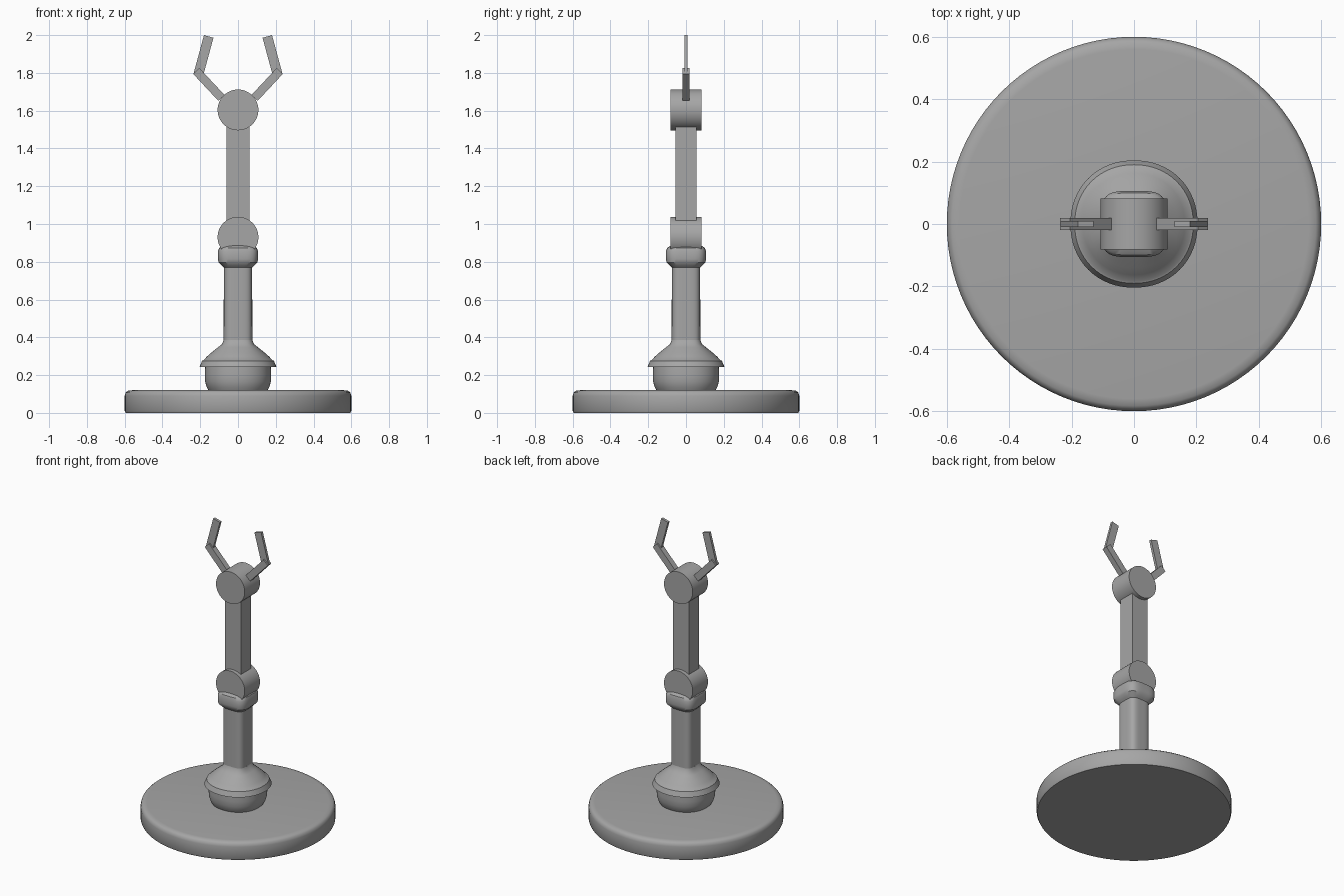
import bpy, bmesh, math
from mathutils import Matrix, Vector

cube = bpy.data.objects.get("Cube")
if cube:
    bpy.data.objects.remove(cube, do_unlink=True)

GREY = (0.38, 0.38, 0.38, 1)
grey = bpy.data.materials.new("plain_grey")
grey.use_nodes = True
grey.diffuse_color = GREY
for node in grey.node_tree.nodes:
    if node.type == 'BSDF_PRINCIPLED':
        node.inputs["Base Color"].default_value = GREY


def finish(name, bm):
    bmesh.ops.recalc_face_normals(bm, faces=bm.faces)
    mesh = bpy.data.meshes.new(name)
    bm.to_mesh(mesh)
    bm.free()
    mesh.materials.append(grey)
    mesh.shade_smooth()
    mesh.set_sharp_from_angle(angle=math.radians(35))
    obj = bpy.data.objects.new(name, mesh)
    bpy.context.collection.objects.link(obj)
    return obj


def loft(name, profile, sides=64):
    """Stack rings of (half width, height, squareness); 2 is a circle."""
    bm = bmesh.new()
    rings = []
    for half, z, n in profile:
        ring = []
        for i in range(sides):
            t = math.tau * i / sides
            c, s = math.cos(t), math.sin(t)
            r = half * (abs(c) ** n + abs(s) ** n) ** (-1 / n)
            ring.append(bm.verts.new((r * c, r * s, z)))
        rings.append(ring)
    for low, high in zip(rings, rings[1:]):
        for i in range(sides):
            j = (i + 1) % sides
            bm.faces.new((low[i], low[j], high[j], high[i]))
    bm.faces.new(rings[0])
    bm.faces.new(rings[-1])
    return finish(name, bm)


def joint(name, z):
    bm = bmesh.new()
    turn = Matrix.Translation((0, 0, z)) @ Matrix.Rotation(math.pi / 2, 4, 'X')
    bmesh.ops.create_cone(bm, cap_ends=True, segments=48, radius1=0.108,
                          radius2=0.108, depth=0.164, matrix=turn)
    return finish(name, bm)


def bar(name, start, end, width, depth):
    """Box running between two (x, z) points."""
    a, b = Vector((start[0], 0, start[1])), Vector((end[0], 0, end[1]))
    d = b - a
    place = (Matrix.Translation((a + b) / 2)
             @ Matrix.Rotation(math.atan2(d.x, d.z), 4, 'Y')
             @ Matrix.Diagonal((width, depth, d.length, 1)))
    bm = bmesh.new()
    bmesh.ops.create_cube(bm, size=1, matrix=place)
    return finish(name, bm)


# Round base with a softened top edge
loft("base", [(0.595, 0, 2), (0.6, 0.01, 2), (0.6, 0.09, 2), (0.595, 0.107, 2),
              (0.583, 0.117, 2), (0.56, 0.12, 2)], 96)

# Swivel neck and flared skirt
loft("swivel_neck", [(0.15, 0.11, 2.2), (0.165, 0.135, 2.2), (0.174, 0.165, 2.2),
                     (0.176, 0.2, 2.2), (0.173, 0.25, 2.2)])
loft("skirt", [(0.204, 0.243, 2.1), (0.19, 0.276, 2.1), (0.184, 0.278, 2.1),
               (0.163, 0.3, 2.1), (0.14, 0.32, 2.2), (0.105, 0.348, 2.6),
               (0.085, 0.364, 3.2), (0.076, 0.385, 4)])

# Rounded square column and collar
loft("column", [(0.076, 0.36, 4), (0.075, 0.79, 4)])
loft("collar", [(0.074, 0.768, 4), (0.085, 0.778, 4), (0.103, 0.797, 4),
                (0.106, 0.815, 4), (0.106, 0.855, 4), (0.1, 0.873, 3.6),
                (0.08, 0.887, 3.2), (0.05, 0.895, 2.6)])

# Jointed arm
joint("lower_joint", 0.93)
arm = bar("upper_arm", (0, 0.96), (0, 1.58), 0.12, 0.112)
joint("wrist_joint", 1.604)

# Two mirrored gripper fingers
for side, label in ((1, "left"), (-1, "right")):
    bar(label + "_finger_lower", (side * 0.088, 1.668), (side * 0.221, 1.81),
        0.045, 0.038)
    bar(label + "_finger_tip", (side * 0.21, 1.79), (side * 0.155, 1.993),
        0.052, 0.018)
